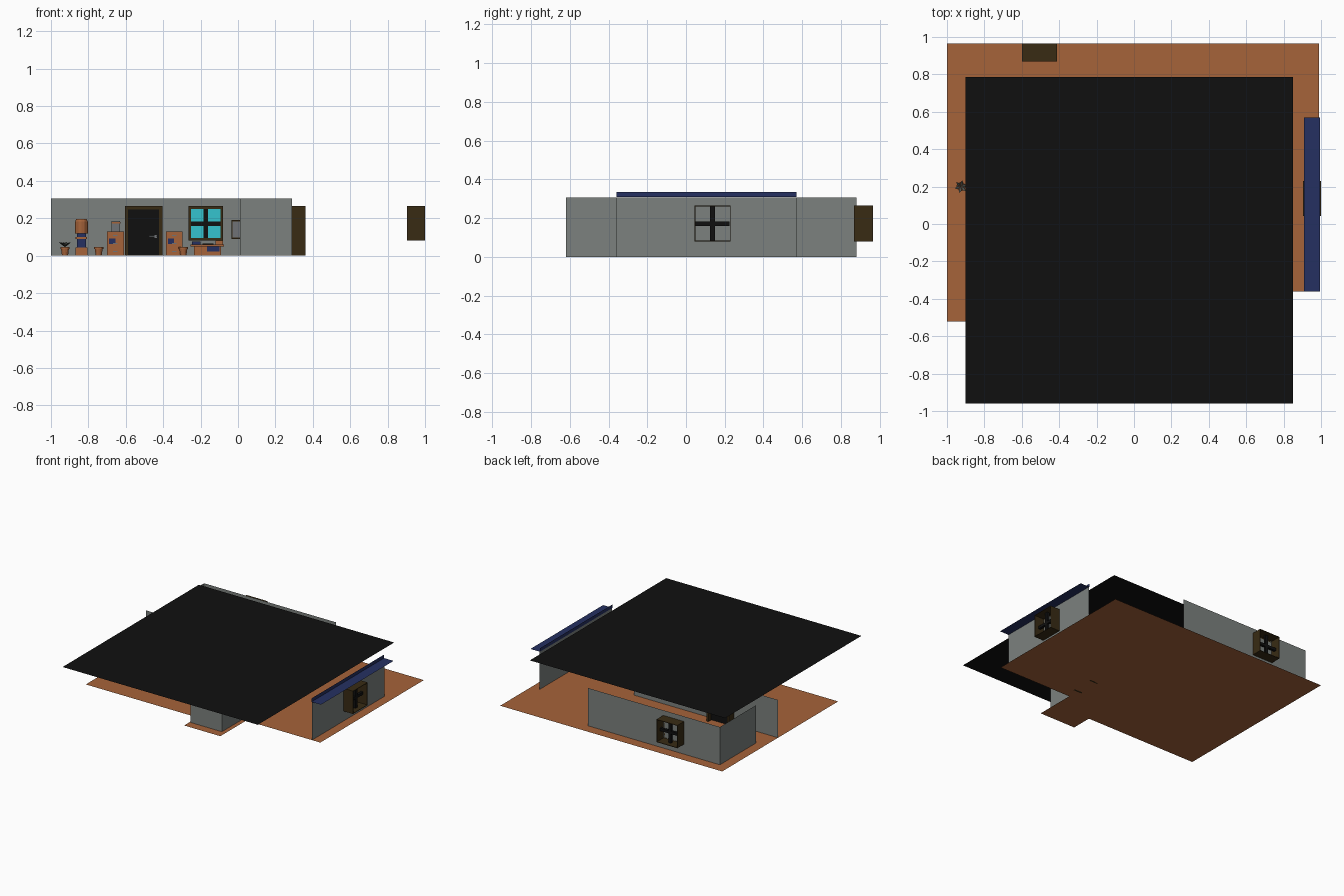
import bpy, bmesh, math
from mathutils import Matrix, Vector

cube = bpy.data.objects.get("Cube")
if cube:
    bpy.data.objects.remove(cube, do_unlink=True)


def material(name, r, g, b):
    m = bpy.data.materials.new(name)
    m.diffuse_color = (r, g, b, 1)
    m.use_nodes = True
    m.node_tree.nodes["Principled BSDF"].inputs["Base Color"].default_value = (r, g, b, 1)
    return m


ORANGE = material("terracotta", .38, .125, .042)
GREY = material("wall grey", .2, .22, .21)
BLACK = material("black", .005, .005, .005)
BROWN = material("dark wood", .04, .024, .007)
BLUE = material("navy blue", .018, .03, .12)
CYAN = material("glass cyan", .035, .55, .62)
LEAF = material("leaf grey", .07, .08, .07)
STEEL = material("steel", .16, .17, .18)


def finish(name, bm, mat, matrix=None):
    mesh = bpy.data.meshes.new(name)
    bm.to_mesh(mesh)
    bm.free()
    mesh.materials.append(mat)
    obj = bpy.data.objects.new(name, mesh)
    bpy.context.collection.objects.link(obj)
    if matrix:
        obj.matrix_world = matrix
    return obj


def box(name, x, y, z, mat, matrix=None):
    bm = bmesh.new()
    bmesh.ops.create_cube(bm, size=1)
    for v in bm.verts:
        v.co = [a[0] + (c + .5) * (a[1] - a[0]) for a, c in zip((x, y, z), v.co)]
    return finish(name, bm, mat, matrix)


def sheet(name, origin, u, v, mat, matrix=None):
    """Single flat face spanned by two edge vectors."""
    o, u, v = Vector(origin), Vector(u), Vector(v)
    bm = bmesh.new()
    bm.faces.new([bm.verts.new(p) for p in (o, o + u, o + u + v, o + v)])
    return finish(name, bm, mat, matrix)


def slab(name, x0, x1, y0, y1, z, mat):
    sheet(name, (x0, y0, z), (x1 - x0, 0, 0), (0, y1 - y0, 0), mat)


def wall(name, a, b):
    sheet(name, (*a, 0), (b[0] - a[0], b[1] - a[1], 0), (0, 0, .306), GREY)


# Floor tiles with a stepped front edge
columns = [(-1, -.34, -.52), (-.34, 0, -.52), (0, .325, -.69), (.325, .99, -.36)]
for x0, x1, front in columns:
    for y0, y1 in ((front, -.36), (-.36, .305), (.305, .965)):
        if y1 > y0:
            slab("floor_tile", x0, x1, y0, y1, 0, ORANGE)

# Flat roof
slab("roof", -.9, .85, -.96, .785, .336, BLACK)

# Thin walls
wall("inner_wall", (-1, .25), (.29, .25))
wall("corridor_wall", (.29, -.62), (.29, .25))
wall("front_wall", (.01, -.62), (.29, -.62))
wall("back_wall", (.26, .88), (-.92, .88))
wall("side_wall", (-.92, .88), (-.92, .42))
wall("right_wall", (.915, -.36), (.915, .57))

# Awning: upright strip and projecting shelf
sheet("awning_strip", (.91, -.36, .308), (0, .93, 0), (0, 0, .028), BLUE)
slab("awning_shelf", .91, .995, -.36, .57, .308, BLUE)


def ring(name, half, z0, z1, y, t, mat, m, sill=True):
    """Rectangular frame: two posts, a head and an optional sill."""
    for s in (-1, 1):
        box(name + "_post", sorted((s * half, s * (half - t))), y, (z0, z1), mat, m)
    box(name + "_head", (t - half, half - t), y, (z1 - t, z1), mat, m)
    if sill:
        box(name + "_sill", (t - half, half - t), y, (z0, z0 + t), mat, m)


# Windows and doors are built facing inward (-y), then placed on their wall
def place(x, y, turn=0):
    return Matrix.Translation((x, y, 0)) @ Matrix.Rotation(turn, 4, 'Z')


def window(x, y, turn=0):
    m = place(x, y, turn)
    ring("window_box", .093, .08, .265, (0, .085), .004, BROWN, m)
    ring("window_frame", .093, .08, .265, (-.012, 0), .014, BROWN, m)
    sheet("window_glass", (-.08, -.004, .093), (.16, 0, 0), (0, 0, .16), CYAN, m)
    for y in ((-.01, -.004), (.03, .05)):
        box("window_mullion", (-.012, .012), y, (.085, .26), BLACK, m)
        box("window_rail", (-.088, .088), y, (.16, .182), BLACK, m)


def door(x, y, turn=0):
    m = place(x, y, turn)
    ring("door_frame", .1, 0, .265, (-.01, .065), .017, BROWN, m, False)
    box("door_panel", (-.083, .083), (-.004, .03), (.002, .248), BLACK, m)
    box("door_handle", (.03, .072), (-.018, -.012), (.1, .107), STEEL, m)
    box("door_latch", (.058, .072), (-.012, -.004), (.095, .112), STEEL, m)


RIGHT = -math.pi / 2
window(-.172, .25)
window(-.505, .88)
window(.915, .137, RIGHT)
door(-.505, .25)
door(.295, -.17, RIGHT)


# Plant pots
def drum(name, x, y, z0, z1, r0, r1, mat):
    bm = bmesh.new()
    bmesh.ops.create_cone(bm, cap_ends=True, segments=12, radius1=r0, radius2=r1, depth=z1 - z0,
                          matrix=Matrix.Translation((x, y, (z0 + z1) / 2)))
    return finish(name, bm, mat)


def pot(x, y):
    drum("pot", x, y, 0, .036, .016, .021, ORANGE)
    drum("pot_rim", x, y, .036, .046, .025, .025, ORANGE)


for x, y in ((-.925, .2), (-.745, .2), (-.292, .18)):
    pot(x, y)
bm = bmesh.new()
for i in range(6):
    a = i * math.tau / 6 + .3
    out, side = Vector((math.cos(a), math.sin(a), 0)), Vector((-math.sin(a), math.cos(a), 0))
    base = Vector((-.925, .2, .046))
    mid = base + out * .018 + Vector((0, 0, .02))
    tip = base + out * .036 + Vector((0, 0, .026))
    bm.faces.new([bm.verts.new(p) for p in (base, mid + side * .008, tip, mid - side * .008)])
finish("plant_leaves", bm, LEAF)

# Water stand with a bottle on top
box("stand_base", (-.87, -.805), (.18, .24), (0, .045), ORANGE)
box("stand_body", (-.862, -.812), (.185, .24), (.045, .12), BLUE)
box("stand_tray", (-.868, -.807), (.178, .24), (.088, .1), ORANGE)
drum("stand_bottle", -.837, .205, .118, .182, .034, .034, ORANGE)
drum("bottle_cap", -.837, .205, .182, .195, .034, .028, ORANGE)


# Drawer cabinets with small things on them
def cabinet(x0, x1, height):
    box("cabinet_body", (x0, x1), (.19, .24), (0, height), ORANGE)
    middle = (x0 + x1) / 2
    for i in range(3):
        z = height * (i + .5) / 3
        box("drawer_front", (x0 + .006, x1 - .006), (.186, .19), (z - .016, z + .016), ORANGE)
        box("drawer_pull", (middle - .012, middle + .012), (.18, .186), (z - .003, z + .003), STEEL)
    box("cabinet_books", (x0 + .01, middle), (.182, .186), (height * .48, height * .7), BLUE)


cabinet(-.7, -.61, .13)
cabinet(-.385, -.297, .13)
box("cabinet_box", (-.675, -.63), (.2, .235), (.13, .185), STEEL)
box("cabinet_box_lid", (-.677, -.628), (.198, .237), (.172, .18), ORANGE)

# Desk with a blue panel and a few things on top
box("desk_body", (-.235, -.09), (.15, .225), (0, .05), ORANGE)
box("desk_top", (-.255, -.075), (.135, .235), (.05, .06), ORANGE)
box("desk_panel", (-.165, -.1), (.146, .15), (.022, .048), BLUE)
box("desk_folder", (-.245, -.2), (.15, .2), (.06, .075), BLUE)
box("desk_keyboard", (-.19, -.13), (.15, .18), (.06, .066), BLACK)
box("desk_tray", (-.12, -.08), (.15, .2), (.06, .08), ORANGE)

# Wall board beside the window
ring_place = place(.005, .25)
ring("board_frame", .04, .09, .19, (-.01, 0), .006, BROWN, ring_place)
box("board_face", (-.034, .034), (-.006, -.001), (.096, .184), STEEL, ring_place)
